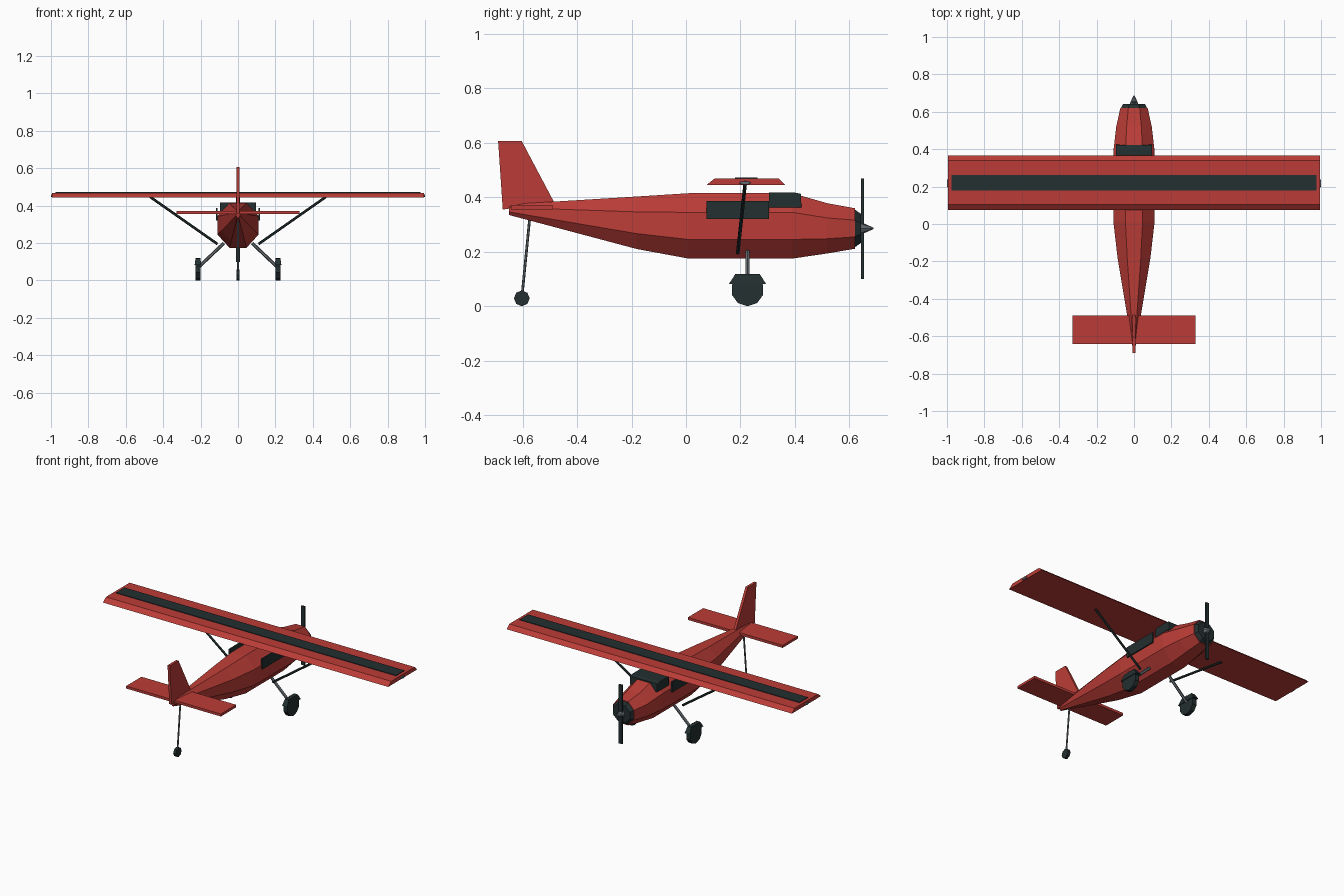
import bpy, bmesh, math
from mathutils import Vector, Matrix

if "Cube" in bpy.data.objects:
    bpy.data.objects.remove(bpy.data.objects["Cube"])


def material(name, color):
    m = bpy.data.materials.new(name)
    m.diffuse_color = (*color, 1)
    m.use_nodes = True
    m.node_tree.nodes["Principled BSDF"].inputs["Base Color"].default_value = m.diffuse_color
    return m


RED = material("red paint", (0.50, 0.046, 0.038))
DARK = material("dark slate", (0.017, 0.029, 0.030))
GREY = material("metal grey", (0.13, 0.15, 0.165))


def finish(name, bm, mat):
    bmesh.ops.recalc_face_normals(bm, faces=bm.faces)
    me = bpy.data.meshes.new(name)
    bm.to_mesh(me)
    bm.free()
    me.materials.append(mat)
    ob = bpy.data.objects.new(name, me)
    bpy.context.collection.objects.link(ob)
    return ob


def loft(name, rings, mat):
    """Skin a list of equal-length point rings and cap both ends."""
    bm = bmesh.new()
    vs = [[bm.verts.new(p) for p in r] for r in rings]
    n = len(vs[0])
    for a, b in zip(vs, vs[1:]):
        for i in range(n):
            bm.faces.new((a[i], a[(i + 1) % n], b[(i + 1) % n], b[i]))
    bm.faces.new(vs[0])
    bm.faces.new(vs[-1])
    return finish(name, bm, mat)


def box(name, x, y, z, mat):
    return prism(name, [(y[0], z[0]), (y[1], z[0]), (y[1], z[1]), (y[0], z[1])], x, mat)


def prism(name, profile, x, mat):
    """Side profile (y, z) extruded between two x values."""
    return loft(name, [[(xx, y, z) for y, z in profile] for xx in x], mat)


def rod(name, a, b, r1, r2, sides, mat, turn=0):
    a, b = Vector(a), Vector(b)
    d = b - a
    bm = bmesh.new()
    m = (Matrix.Translation((a + b) / 2) @ d.to_track_quat('Z', 'Y').to_matrix().to_4x4()
         @ Matrix.Rotation(turn, 4, 'Z'))
    bmesh.ops.create_cone(bm, cap_ends=True, segments=sides, radius1=r1, radius2=r2,
                          depth=d.length, matrix=m)
    return finish(name, bm, mat)


def wheel(name, x, y, r, half, sides, mat):
    """Polygon wheel with one corner touching the ground."""
    pts = [(y + r * math.sin(2 * math.pi * i / sides), r - r * math.cos(2 * math.pi * i / sides))
           for i in range(sides)]
    return prism(name, pts, (x - half, x + half), mat)


def octagon(y, hw, z0, z1):
    c, k = (z0 + z1) / 2, 1 / math.cos(math.pi / 8)
    return [(hw * k * math.cos(t), y, c + (z1 - z0) / 2 * k * math.sin(t))
            for t in (math.pi / 8 + i * math.pi / 4 for i in range(8))]


# Fuselage and engine cowl: (y, half width, bottom, top)
loft("fuselage", [octagon(*s) for s in (
    (-0.65, 0.010, 0.335, 0.374), (-0.18, 0.088, 0.210, 0.403), (0.01, 0.110, 0.175, 0.415),
    (0.39, 0.110, 0.175, 0.415), (0.52, 0.095, 0.194, 0.378), (0.62, 0.073, 0.211, 0.360))], RED)
loft("engine_cowl", [octagon(0.617, 0.071, 0.214, 0.357), octagon(0.642, 0.058, 0.232, 0.340)], DARK)

# Propeller
box("propeller_blade", (-0.012, 0.012), (0.643, 0.654), (0.10, 0.47), DARK)
rod("spinner", (0, 0.640, 0.286), (0, 0.688, 0.286), 0.024, 0.003, 8, GREY)

# Wing with bevelled leading and trailing edges, and its painted stripe
prism("wing", [(0.075, 0.445), (0.365, 0.445), (0.34, 0.469), (0.105, 0.469)], (-0.994, 0.994), RED)
box("wing_stripe", (-0.975, 0.975), (0.18, 0.263), (0.466, 0.473), DARK)

# Tail surfaces
box("tailplane", (-0.33, 0.33), (-0.642, -0.49), (0.355, 0.371), RED)
prism("tail_fin", [(-0.673, 0.355), (-0.485, 0.383), (-0.603, 0.606), (-0.69, 0.606)],
      (-0.008, 0.008), RED)

# Windshield
prism("windshield", [(0.305, 0.362), (0.424, 0.362), (0.422, 0.413), (0.395, 0.418), (0.305, 0.418)],
      (-0.095, 0.095), DARK)

# Parts found on both sides
for s, side in ((-1, "left"), (1, "right")):
    box(side + "_window", (s * 0.109, s * 0.118), (0.075, 0.305), (0.321, 0.387), DARK)
    rod(side + "_wing_strut", (s * 0.11, 0.19, 0.195), (s * 0.47, 0.217, 0.447), 0.007, 0.007, 6, DARK)
    rod(side + "_gear_leg", (s * 0.075, 0.226, 0.20), (s * 0.212, 0.226, 0.07), 0.009, 0.009, 6, GREY)
    wheel(side + "_wheel", s * 0.214, 0.226, 0.06, 0.014, 10, DARK)
    loft(side + "_wheel_fender", [
        [(s * 0.214 + i * hx, 0.226 + j * hy, z) for i, j in ((-1, -1), (1, -1), (1, 1), (-1, 1))]
        for hx, hy, z in ((0.018, 0.068, 0.082), (0.013, 0.045, 0.118))], DARK)
    rod(side + "_wingtip_light", (s * 0.985, 0.217, 0.453), (s * 1.0, 0.217, 0.453),
        0.025, 0.02, 8, GREY).scale = (1, 1, 1)
    tip = bpy.data.objects[side + "_wingtip_light"]
    for v in tip.data.vertices:  # flatten the light to the wing thickness
        v.co.z = 0.453 + (v.co.z - 0.453) * 0.3

# Tail wheel
rod("tail_gear_leg", (0, -0.572, 0.345), (0, -0.602, 0.04), 0.005, 0.005, 6, GREY)
wheel("tail_wheel", 0, -0.603, 0.029, 0.009, 8, DARK)
